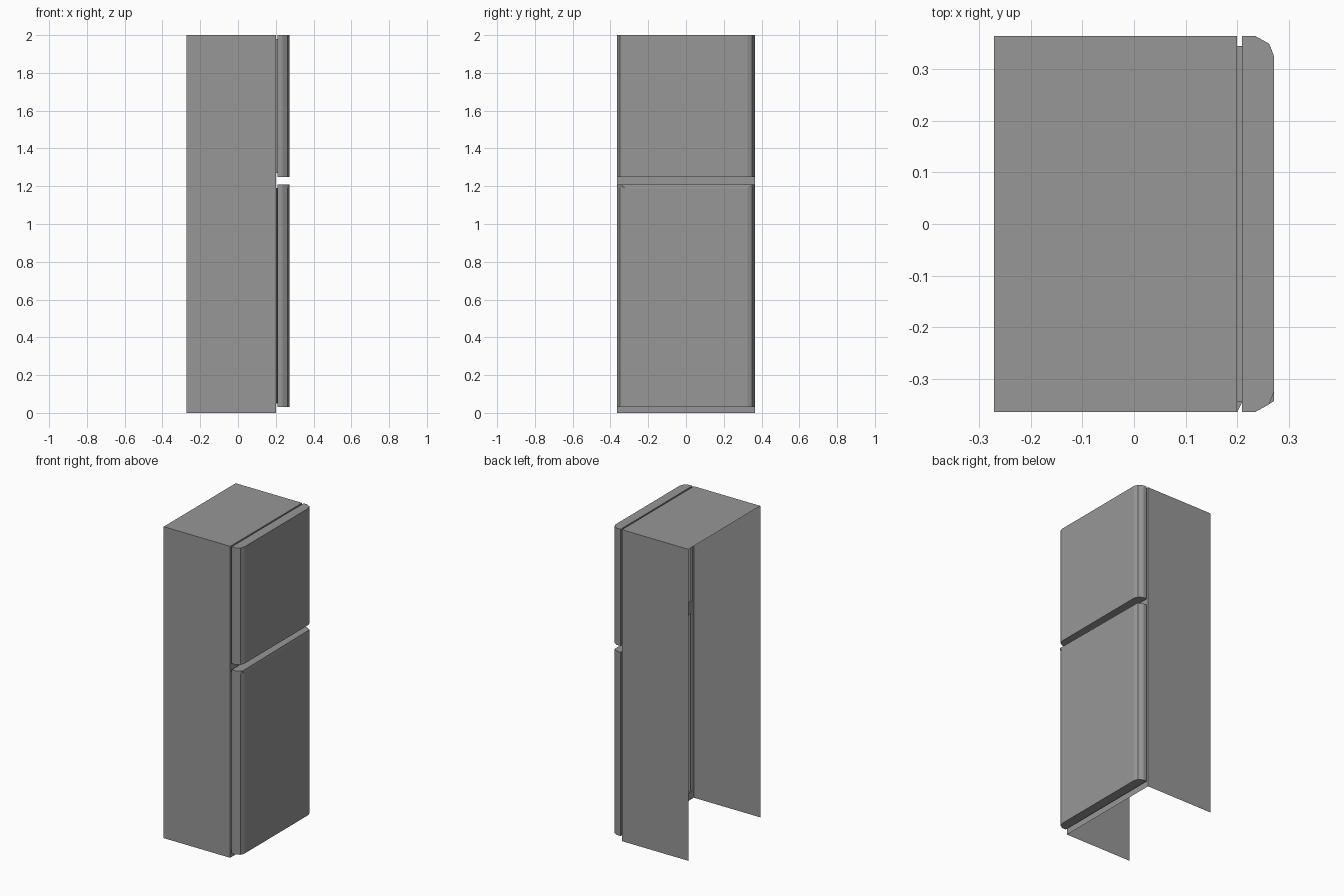
import bpy
import bmesh

cube = bpy.data.objects.get("Cube")
if cube:
    bpy.data.objects.remove(cube, do_unlink=True)

grey = bpy.data.materials.new("cabinet_grey")
grey.use_nodes = True
grey.diffuse_color = (0.31, 0.31, 0.31, 1)
grey.node_tree.nodes["Principled BSDF"].inputs["Base Color"].default_value = grey.diffuse_color

BACK, FACE, GAP = -0.272, 0.20, 0.21   # cabinet back, cabinet face, door back
HALF, LIP = 0.365, 0.02                # half width, frame border


def finish(name, bm):
    bmesh.ops.remove_doubles(bm, verts=bm.verts, dist=0.0001)
    bmesh.ops.recalc_face_normals(bm, faces=bm.faces)
    mesh = bpy.data.meshes.new(name)
    bm.to_mesh(mesh)
    bm.free()
    mesh.materials.append(grey)
    bpy.context.collection.objects.link(bpy.data.objects.new(name, mesh))


def quad(bm, *points):
    bm.faces.new([bm.verts.new(p) for p in points])


def rectangle(x, y0, y1, z0, z1):
    return [(x, y0, z0), (x, y1, z0), (x, y1, z1), (x, y0, z1)]


def bridge(bm, a, b, closed=True):
    for i in range(len(a) if closed else len(a) - 1):
        j = (i + 1) % len(a)
        quad(bm, a[i], a[j], b[j], b[i])


def door(name, z0, z1, grip=False):
    bm = bmesh.new()
    # Thin seal neck and the rim behind the door
    inner = (-HALF + LIP, HALF - LIP, z0 + LIP, z1 - LIP)
    neck_y = -HALF if grip else inner[0]
    neck = rectangle(FACE, neck_y, *inner[1:])
    seal = rectangle(GAP, *inner)
    bridge(bm, neck, seal)
    bridge(bm, seal, rectangle(GAP, -HALF, HALF, z0, z1))
    # Chamfered outline carried up through the door
    half = [(GAP, HALF), (0.235, HALF), (0.262, 0.35), (0.272, 0.325)]
    outline = [(x, -y) for x, y in half] + half[::-1]
    levels = [z0, z1 - LIP, z1] if grip else [z0, z1]
    rings = [[(x, y, z) for x, y in outline] for z in levels]
    if grip:
        rings[-1][3] = (0.272, -0.343, z1)
        rings[-1][4] = (0.265, 0.343, z1)
    for low, high in zip(rings, rings[1:]):
        bridge(bm, low, high, closed=False)
    quad(bm, *rings[0])
    quad(bm, *rings[-1])
    finish(name, bm)


# Cabinet shell, open at its back and underneath
bm = bmesh.new()
for y in (-HALF, HALF):
    quad(bm, (BACK, y, 0), (FACE, y, 0), (FACE, y, 2), (BACK, y, 2))
quad(bm, (BACK, -HALF, 2), (FACE, -HALF, 2), (FACE, HALF, 2), (BACK, HALF, 2))
finish("cabinet_shell", bm)

# Face frame around the two door openings
bm = bmesh.new()
for z0, z1, low, high in ((0, 1.23, 0.05, 1.19), (1.23, 2, 1.27, 1.98)):
    bridge(bm, rectangle(FACE, -HALF, HALF, z0, z1),
           rectangle(FACE, -HALF + LIP, HALF - LIP, low, high))
finish("face_frame", bm)

door("lower_door", 0.03, 1.21, grip=True)
door("upper_door", 1.25, 2.0)
